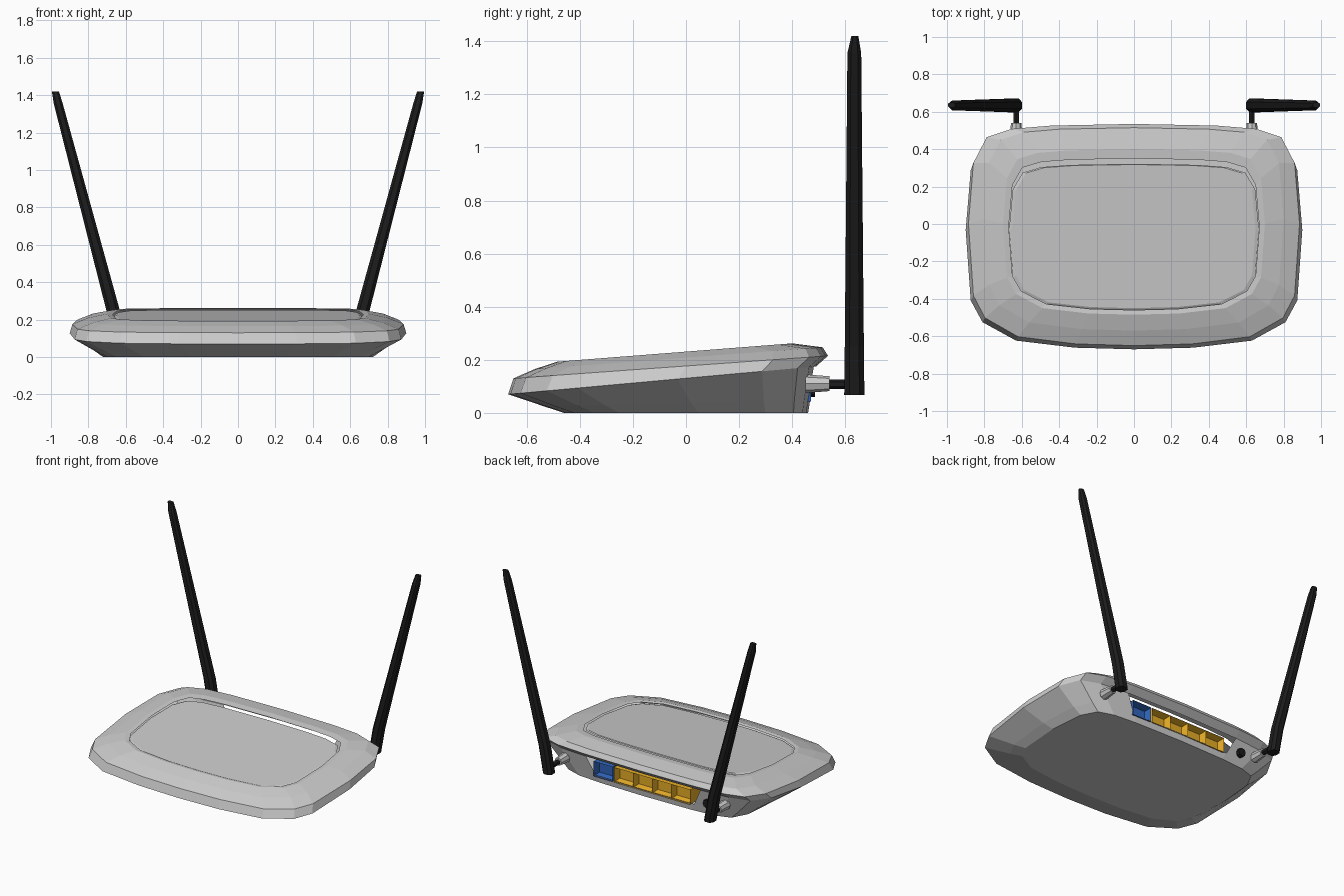
import bpy, bmesh, math
from mathutils import Vector, Matrix

if "Cube" in bpy.data.objects:
    bpy.data.objects.remove(bpy.data.objects["Cube"])


def material(name, rgb):
    m = bpy.data.materials.new(name)
    m.diffuse_color = (*rgb, 1)
    m.use_nodes = True
    m.node_tree.nodes["Principled BSDF"].inputs["Base Color"].default_value = m.diffuse_color
    return m


BLACK = material("black plastic", (0.012, 0.012, 0.013))
ORANGE = material("orange port", (0.8, 0.42, 0.02))
BLUE = material("blue port", (0.03, 0.13, 0.5))


def finish(bm, name, mat=None):
    me = bpy.data.meshes.new(name)
    bm.to_mesh(me)
    bm.free()
    ob = bpy.data.objects.new(name, me)
    bpy.context.collection.objects.link(ob)
    if mat:
        me.materials.append(mat)
    return ob


def loft(bm, rings, skip=None, cap_start=False, cap_end=False):
    """Bridge rings of points; skip(level, corners) leaves openings."""
    vs = [[bm.verts.new(p) for p in r] for r in rings]
    n = len(vs[0])
    for k in range(len(vs) - 1):
        for i in range(n):
            j = (i + 1) % n
            q = [vs[k][i], vs[k][j], vs[k + 1][j], vs[k + 1][i]]
            if not (skip and skip(k, q)):
                bm.faces.new(q)
    if cap_start:
        bm.faces.new(vs[0][::-1])
    if cap_end:
        bm.faces.new(vs[-1])


# rounded outline: right half from front centre to rear centre, then mirrored
HALF = [(0, -1), (.35, -.985), (.7, -.92), (.9, -.75), (.97, -.55), (1, .1),
        (.97, .65), (.89, .88), (.74, .955), (.5, .985), (0, 1)]
OUTLINE = HALF + [(-u, v) for u, v in HALF[-2:0:-1]]


def ring(hx, y0, y1, zf, zb):
    pts = []
    for u, v in OUTLINE:
        t = (v + 1) / 2
        pts.append((hx * u, y0 + (y1 - y0) * t, zf + (zb - zf) * t))
    return pts


# lower tray with the port opening in its rear wall
bm = bmesh.new()
loft(bm, [ring(.72, -.46, .46, 0, 0),
          ring(.775, -.53, .468, .023, .05),
          ring(.90, -.67, .49, .07, .175)],
     skip=lambda k, q: k == 1 and all(v.co.y > .4 and abs(v.co.x) < .5 for v in q),
     cap_start=True)
finish(bm, "lower_tray")

# upper cover rim
bm = bmesh.new()
loft(bm, [ring(.90, -.67, .49, .07, .175),
          ring(.885, -.65, .535, .13, .215),
          ring(.80, -.57, .515, .165, .247),
          ring(.70, -.485, .40, .193, .262),
          ring(.67, -.46, .35, .19, .257)])
finish(bm, "upper_cover")

# sunken top panel, leaving a vent slot behind it
bm = bmesh.new()
loft(bm, [ring(.668, -.46, .322, .180, .246),
          ring(.65, -.45, .318, .186, .252)], cap_end=True)
finish(bm, "top_panel")


# network sockets: boxes with a recessed rear face
def socket(name, x0, x1, mat):
    b = bmesh.new()
    bmesh.ops.create_cube(b, size=1, matrix=Matrix.Translation(((x0 + x1) / 2, .41, .095))
                          @ Matrix.Diagonal((x1 - x0, .12, .105, 1)))
    rear = max(b.faces, key=lambda f: f.calc_center_median().y)
    bmesh.ops.inset_region(b, faces=[rear], thickness=.018)
    for v in rear.verts:
        v.co.y -= .05
    finish(b, name, mat)


socket("blue_socket", .25, .40, BLUE)
for i in range(4):
    socket(f"orange_socket_{i + 1}", -.36 + i * .15, -.21 + i * .15, ORANGE)


def rod(name, x, y0, y1, r, z, mat=None, sides=8, r2=None):
    """Short rod along y."""
    b = bmesh.new()
    bmesh.ops.create_cone(b, cap_ends=True, segments=sides, radius1=r, radius2=r2 or r,
                          depth=y1 - y0,
                          matrix=Matrix.Translation((x, (y0 + y1) / 2, z))
                          @ Matrix.Rotation(-math.pi / 2, 4, 'X'))
    return finish(b, name, mat)


# power jack
rod("power_jack", -.5, .44, .485, .03, .09, BLACK)


# antennas: tapered octagonal blades on short hinges
def blade_ring(s, x, y, z, hx, hy):
    c = [(1, -.5), (1, .5), (.5, 1), (-.5, 1), (-1, .5), (-1, -.5), (-.5, -1), (.5, -1)]
    return [(s * (x + hx * a), y + hy * b, z) for a, b in c]


for s, side in ((1, "right"), (-1, "left")):
    bm = bmesh.new()
    loft(bm, [blade_ring(s, .635, .634, .068, .035, .038),
              blade_ring(s, .668, .634, .25, .036, .036),
              blade_ring(s, .961, .634, 1.355, .024, .026),
              blade_ring(s, .976, .636, 1.42, .019, .013)],
         cap_start=True, cap_end=True)
    bmesh.ops.recalc_face_normals(bm, faces=bm.faces)
    finish(bm, side + "_antenna", BLACK)
    rod(side + "_hinge_socket", s * .63, .45, .54, .035, .11, r2=.028)
    rod(side + "_hinge_pin", s * .63, .53, .605, .018, .108, BLACK, 6)
